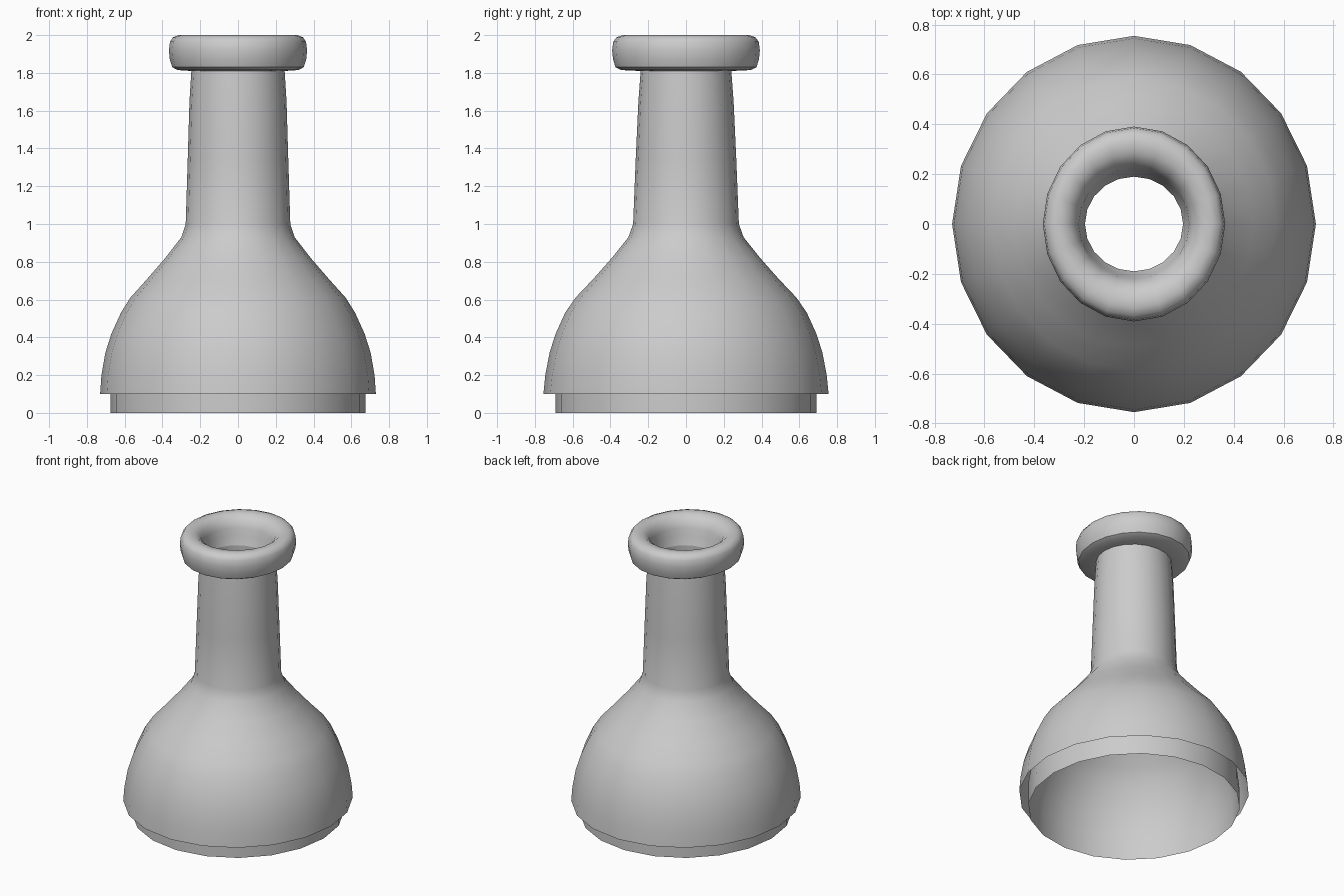
import bpy, bmesh, math

if "Cube" in bpy.data.objects:
    bpy.data.objects.remove(bpy.data.objects["Cube"])

SIDES = 20


def lathe(name, profile):
    """Sweep (x radius, y radius, z) points round the z axis."""
    bm = bmesh.new()
    rings = []
    for rx, ry, z in profile:
        rings.append([bm.verts.new((rx * math.cos(2 * math.pi * i / SIDES),
                                    ry * math.sin(2 * math.pi * i / SIDES), z))
                      for i in range(SIDES)])
    for a, b in zip(rings, rings[1:]):
        for i in range(SIDES):
            j = (i + 1) % SIDES
            bm.faces.new((a[i], a[j], b[j], b[i]))
    mesh = bpy.data.meshes.new(name)
    bm.to_mesh(mesh)
    bm.free()
    obj = bpy.data.objects.new(name, mesh)
    bpy.context.collection.objects.link(obj)
    bpy.ops.object.select_all(action='DESELECT')
    obj.select_set(True)
    bpy.context.view_layer.objects.active = obj
    bpy.ops.object.shade_smooth_by_angle(angle=math.radians(40))
    return obj


# Outer shell: rounded body and tapering neck
outer = [(.73, .755, .1), (.723, .745, .2), (.702, .722, .32), (.67, .69, .42),
         (.62, .64, .53), (.57, .585, .61), (.48, .49, .71), (.385, .393, .82),
         (.30, .305, .93), (.277, .28, 1.0), (.266, .266, 1.35),
         (.257, .252, 1.65), (.247, .24, 1.81)]
lathe("outer_shell", outer)

# Thick rounded lip, curling over into the mouth
lathe("lip", [(.245, .238, 1.81), (.32, .345, 1.815), (.348, .373, 1.83),
              (.361, .386, 1.87), (.366, .391, 1.92), (.36, .385, 1.965),
              (.345, .368, 1.988), (.315, .335, 2.0), (.275, .285, 1.995),
              (.24, .245, 1.965), (.222, .222, 1.92), (.215, .212, 1.87),
              (.197, .19, 1.81)])

# Inner wall: follows the shell and shows as the stepped foot
wall = [(rx - .052, ry - .055, z - .02) for rx, ry, z in reversed(outer[1:-1])]
lathe("inner_wall", [(.197, .19, 1.81)] + wall + [(.675, .692, .1), (.675, .692, 0)])
